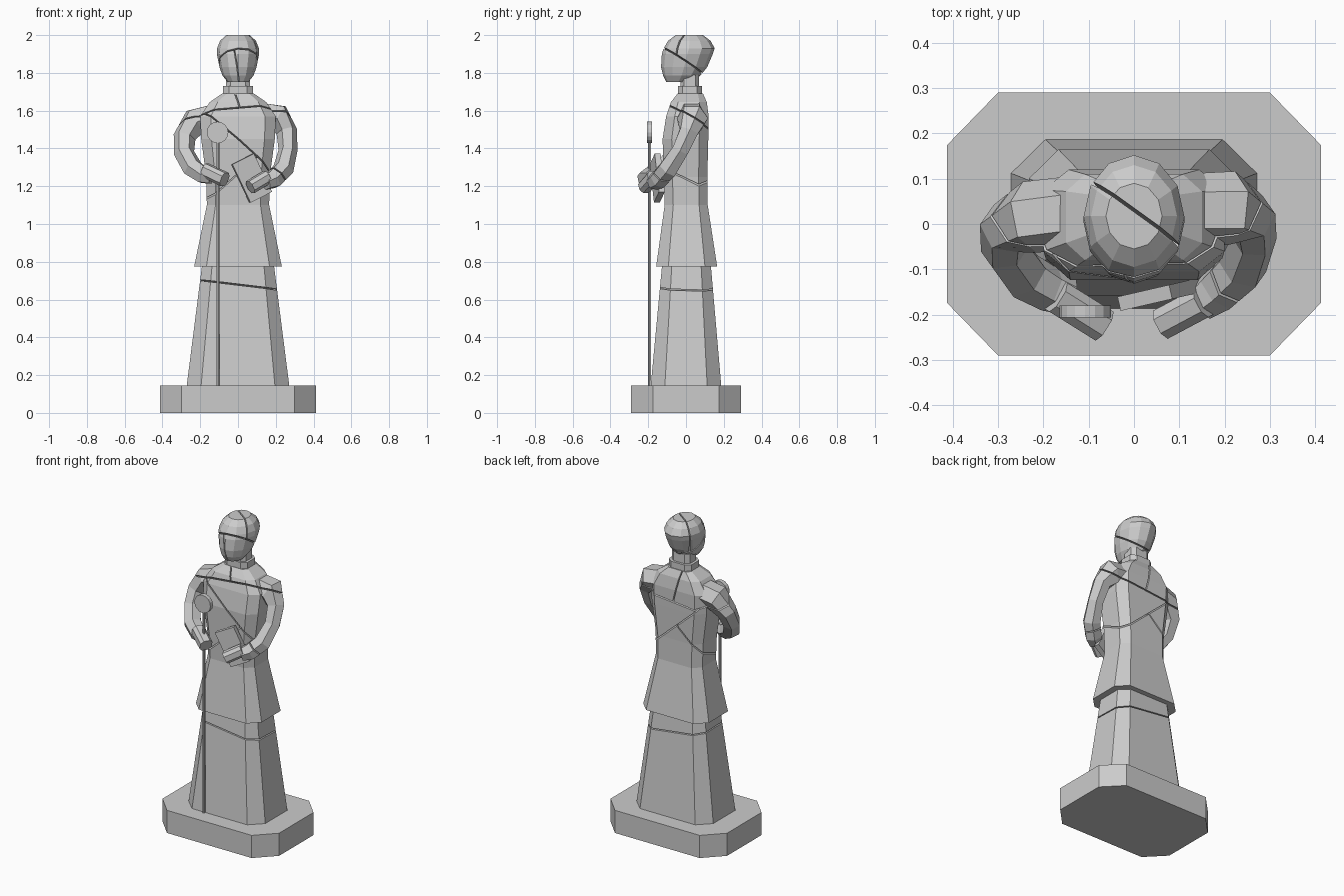
import bpy, bmesh, math
from mathutils import Vector, Euler, Matrix

if "Cube" in bpy.data.objects:
    bpy.data.objects.remove(bpy.data.objects["Cube"])


def octagon(z, hx, y0, y1, fx=0.72, fy=0.6):
    cy, hy = (y0 + y1) / 2, (y1 - y0) / 2
    pts = [(1, fy), (fx, 1), (-fx, 1), (-1, fy), (-1, -fy), (-fx, -1), (fx, -1), (1, -fy)]
    return [Vector((x * hx, cy + y * hy, z)) for x, y in pts]


def oval(z, hx, y0, y1, n=12):
    cy, hy = (y0 + y1) / 2, (y1 - y0) / 2
    angles = [2 * math.pi * i / n for i in range(n)]
    return [Vector((hx * math.cos(a), cy + hy * math.sin(a), z)) for a in angles]


def loft(rings):
    bm = bmesh.new()
    rows = [[bm.verts.new(p) for p in r] for r in rings]
    n = len(rows[0])
    for a, b in zip(rows, rows[1:]):
        for i in range(n):
            bm.faces.new((a[i], a[(i + 1) % n], b[(i + 1) % n], b[i]))
    bm.faces.new(rows[0][::-1])
    bm.faces.new(rows[-1])
    bmesh.ops.recalc_face_normals(bm, faces=bm.faces)
    return bm


def sleeve(path, n=6):
    """Low-poly tube along points of (x, y, z, radius)."""
    pts = [Vector(p[:3]) for p in path]
    ref = Vector((0, -0.85, 0.5))
    rings = []
    for i, p in enumerate(pts):
        t = (pts[min(i + 1, len(pts) - 1)] - pts[max(i - 1, 0)]).normalized()
        u = t.cross(ref).normalized()
        v = t.cross(u)
        r = path[i][3]
        rings.append([p + r * (u * math.cos(a) + v * math.sin(a))
                      for a in (2 * math.pi * k / n for k in range(n))])
    return loft(rings)


def split(bm, co, no, gap=0.007):
    """Break a solid along a plane, leaving a narrow crack."""
    out = []
    no = Vector(no).normalized()
    for s in (1, -1):
        half = bm.copy()
        bmesh.ops.bisect_plane(half, geom=half.verts[:] + half.edges[:] + half.faces[:],
                               plane_co=Vector(co) + no * s * gap / 2,
                               plane_no=no * s, clear_inner=True)
        rim = [e for e in half.edges if e.is_boundary]
        if rim:
            bmesh.ops.holes_fill(half, edges=rim, sides=0)
        bmesh.ops.recalc_face_normals(half, faces=half.faces)
        out.append(half)
    bm.free()
    return out


def add(name, *parts):
    obs = []
    for i, bm in enumerate(parts):
        me = bpy.data.meshes.new(name)
        bm.to_mesh(me)
        bm.free()
        ob = bpy.data.objects.new(name if len(parts) == 1 else f"{name}_{i + 1}", me)
        bpy.context.collection.objects.link(ob)
        obs.append(ob)
    return obs[0]


def box(name, loc, size, rot, bevel=0.0):
    bm = bmesh.new()
    bmesh.ops.create_cube(bm, size=1, matrix=Matrix.Diagonal((*size, 1)))
    if bevel:
        bmesh.ops.bevel(bm, geom=[e for e in bm.edges
                                  if abs((e.verts[0].co - e.verts[1].co).x) > 0.01],
                        offset=bevel, segments=1, affect='EDGES')
    e = Euler([math.radians(a) for a in rot])
    bm.transform(Matrix.Translation(loc) @ e.to_matrix().to_4x4())
    return add(name, bm)


# plinth
add("plinth", loft([octagon(z, 0.413, -0.29, 0.29, 0.727, 0.6) for z in (0, 0.145)]))

# lower skirt, cracked across
skirt = loft([octagon(0.14, 0.272, -0.187, 0.187), octagon(0.80, 0.188, -0.125, 0.13)])
add("lower_skirt", *split(skirt, (0, 0, 0.675), (0.12, 0.03, 1)))

# coat and sleeves merged into one body
body = add("coat", loft([octagon(*r) for r in (
    (0.775, 0.232, -0.158, 0.165), (1.10, 0.165, -0.113, 0.115),
    (1.25, 0.168, -0.118, 0.113), (1.45, 0.195, -0.124, 0.118),
    (1.57, 0.20, -0.105, 0.12), (1.645, 0.15, -0.08, 0.11),
    (1.69, 0.085, -0.045, 0.09))]))
sleeves = {
    "left_sleeve": [(0.10, 0.03, 1.575, 0.08), (0.215, 0.035, 1.56, 0.082),
                    (0.258, 0.015, 1.49, 0.056), (0.265, -0.03, 1.39, 0.05),
                    (0.24, -0.095, 1.29, 0.056), (0.185, -0.145, 1.235, 0.052),
                    (0.145, -0.175, 1.22, 0.042)],
    "right_sleeve": [(-0.10, 0.03, 1.57, 0.08), (-0.23, 0.015, 1.54, 0.08),
                     (-0.283, -0.01, 1.46, 0.06), (-0.285, -0.055, 1.375, 0.054),
                     (-0.24, -0.115, 1.295, 0.055), (-0.185, -0.145, 1.26, 0.05),
                     (-0.14, -0.16, 1.25, 0.042)],
}
helpers = []
for name, path in sleeves.items():
    arm = add(name, sleeve(path))
    mod = body.modifiers.new(name, 'BOOLEAN')
    mod.operation, mod.solver, mod.object = 'UNION', 'EXACT', arm
    helpers.append(arm)
dg = bpy.context.evaluated_depsgraph_get()
merged = bmesh.new()
merged.from_mesh(body.evaluated_get(dg).to_mesh())
for ob in helpers + [body]:
    bpy.data.objects.remove(ob)

# break the body into shards
top, rest = split(merged, (0, -0.08, 1.61), (-0.1, 0.6, 1))
upper, lower = split(rest, (0, -0.12, 1.45), (0.9, 0.5, 1))
shards = split(top, (0, 0, 1.6), (1, 0.15, 0.25))
shards += [upper] + split(lower, (-0.17, -0.1, 1.12), (-0.9, -0.4, 1))
add("coat_shard", *shards)

# collar and neck
add("collar", loft([octagon(z, 0.08, -0.043, 0.085, 0.6, 0.6) for z in (1.68, 1.73)]))
add("neck", loft([octagon(z, 0.064, -0.03, 0.07, 0.6, 0.6) for z in (1.70, 1.79)]))

# head, cracked through the brow and crown
head = loft([oval(*r) for r in (
    (1.752, 0.055, -0.105, 0.025), (1.785, 0.082, -0.122, 0.075),
    (1.83, 0.098, -0.132, 0.112), (1.90, 0.112, -0.128, 0.142),
    (1.93, 0.111, -0.118, 0.152), (1.97, 0.095, -0.095, 0.13),
    (2.00, 0.062, -0.055, 0.09))])
crown, face = split(head, (0, -0.05, 1.885), (-0.1, 0.65, 1))
add("head_shard", *split(crown, (0, 0.03, 1.99), (0.72, 1, -0.1)),
    *split(face, (0, -0.13, 1.80), (1, 0.1, 0.15), 0.005))

# hands
box("right_hand", (-0.122, -0.19, 1.26), (0.13, 0.075, 0.075), (0, 22, -32), 0.018)
box("left_hand", (0.11, -0.195, 1.222), (0.115, 0.07, 0.07), (0, -28, 28), 0.018)

# book held against the waist
box("book", (0.072, -0.152, 1.243), (0.13, 0.032, 0.225), (0, -26, 13))

# staff with disc head
add("staff", loft([[p + Vector((-0.107, 0, 0)) for p in oval(z, 0.008, -0.2, -0.184, 8)]
                   for z in (0.14, 1.44)]))
disc = bmesh.new()
bmesh.ops.create_cone(disc, cap_ends=True, segments=16, radius1=0.057, radius2=0.057, depth=0.026,
                      matrix=Matrix.Translation((-0.108, -0.193, 1.485))
                      @ Matrix.Rotation(math.pi / 2, 4, 'X'))
add("staff_disc", disc)
